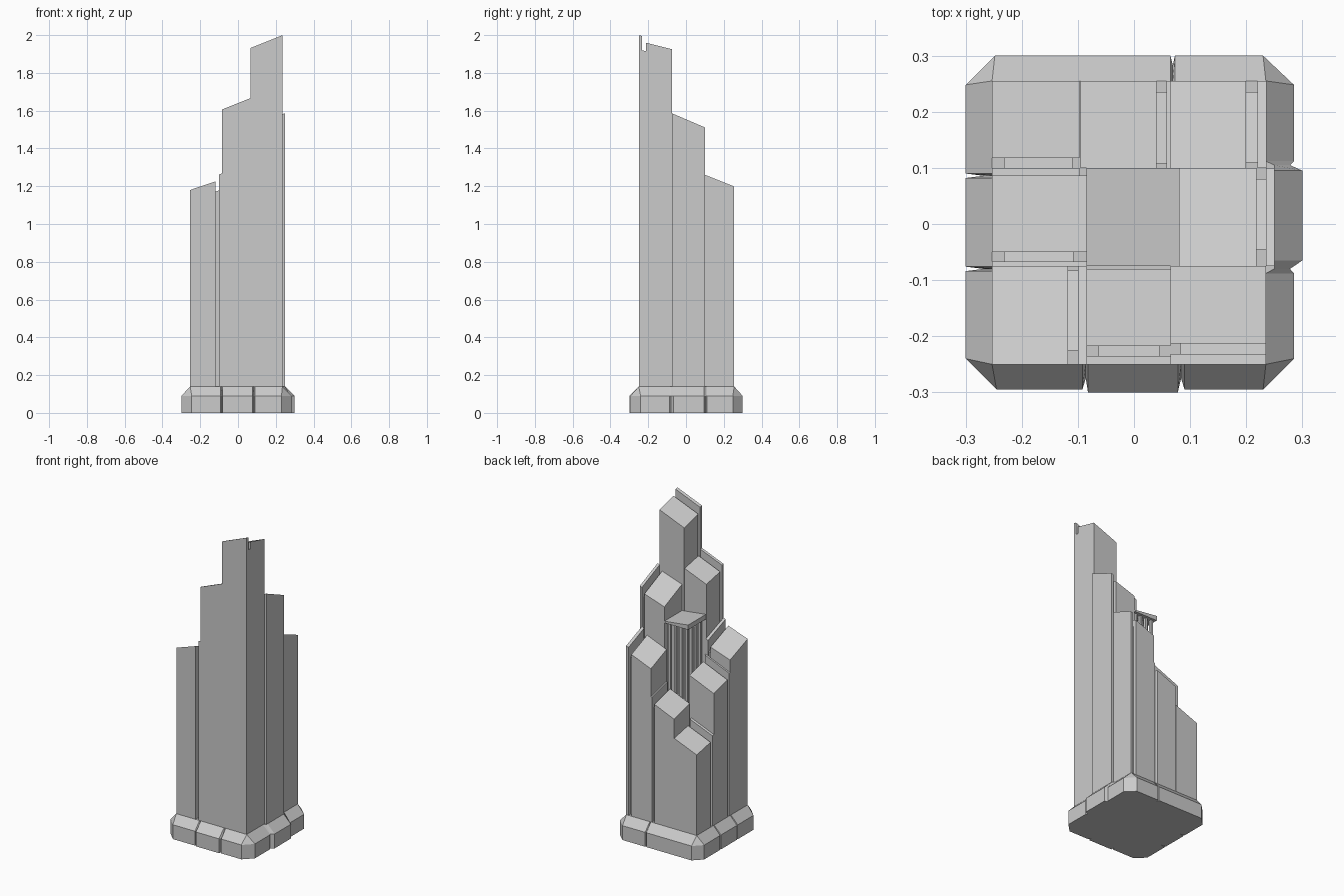
import bpy, bmesh

if "Cube" in bpy.data.objects:
    bpy.data.objects.remove(bpy.data.objects["Cube"])


def make_object(name, bm):
    bmesh.ops.recalc_face_normals(bm, faces=bm.faces)
    mesh = bpy.data.meshes.new(name)
    bm.to_mesh(mesh)
    bm.free()
    ob = bpy.data.objects.new(name, mesh)
    bpy.context.collection.objects.link(ob)
    return ob


def loft(bm, rings):
    loops = [[bm.verts.new(p) for p in ring] for ring in rings]
    n = len(loops[0])
    for a, b in zip(loops, loops[1:]):
        for i in range(n):
            j = (i + 1) % n
            bm.faces.new((a[i], a[j], b[j], b[i]))
    bm.faces.new(loops[0][::-1])
    bm.faces.new(loops[-1])


def shaft(name, rect, top, bottom=0.1):
    """Box over rect (x0, x1, y0, y1) whose top follows the plane top(x, y)."""
    x0, x1, y0, y1 = rect
    pts = [(x0, y0), (x1, y0), (x1, y1), (x0, y1)]
    bm = bmesh.new()
    loft(bm, [[(x, y, bottom) for x, y in pts], [(x, y, top(x, y)) for x, y in pts]])
    return make_object(name, bm)


def tower(name, main, spacer, plate, zc, sx, sy):
    """Sloped shaft, recessed spacer and a taller thin facing plate."""
    xc, yc = (main[0] + main[1]) / 2, (main[2] + main[3]) / 2

    def plane(lift):
        return lambda x, y: zc + sx * (x - xc) - sy * (y - yc) + lift
    shaft(name + "_shaft", main, plane(0))
    shaft(name + "_spacer", spacer, plane(-0.045))
    shaft(name + "_plate", plate, plane(0.0305))


# Base: chamfered square plinth with notches and sloped upper rim
outline = [
    (-.245, -.295), (-.092, -.295), (-.086, -.275), (-.082, -.3),
    (.078, -.3), (.084, -.275), (.09, -.295), (.23, -.295),
    (.285, -.24), (.285, -.088), (.278, -.08), (.3, -.065),
    (.3, .095), (.278, .105), (.285, .112), (.285, .248),
    (.23, .3), (.073, .3), (.069, .283), (.065, .3), (-.248, .3),
    (-.3, .248), (-.3, .09), (-.268, .086), (-.3, .082),
    (-.3, -.076), (-.268, -.08), (-.3, -.084), (-.3, -.24)]


def rim(x, y):
    if abs(x) > .22 and abs(y) > .23:
        return (-.253 if x < 0 else .235, -.25 if y < 0 else .255, .14)
    right = .25 if -.082 < y < .106 else .235
    return (max(-.253, min(right, x)), max(-.25, min(.255, y)), .14)


bm = bmesh.new()
loft(bm, [[(x, y, 0) for x, y in outline],
          [(x, y, .09) for x, y in outline],
          [rim(x, y) for x, y in outline]])
bmesh.ops.remove_doubles(bm, verts=bm.verts, dist=.0005)
make_object("base", bm)

# Eight outer towers stepping up from back left to front right
tower("back_left", (-.253, -.097, .118, .255), (-.232, -.11, .1, .118),
      (-.253, -.097, .086, .1), .69, .4, .2)
tower("back_middle", (-.095, .04, .1, .255), (.04, .058, .108, .235),
      (.058, .065, .1, .255), .875, .42, .25)
tower("back_right", (.065, .2, .1, .255), (.2, .22, .11, .235),
      (.22, .236, .1, .255), 1.158, .4, .4)
tower("middle_left", (-.253, -.085, -.05, .086), (-.232, -.108, -.067, -.05),
      (-.253, -.085, -.076, -.067), 1.017, .42, .25)
tower("middle_right", (.08, .218, -.075, .1), (.218, .235, -.045, .08),
      (.235, .25, -.075, .1), 1.485, .33, .43)
tower("front_left", (-.253, -.118, -.25, -.075), (-.118, -.1, -.225, -.083),
      (-.1, -.085, -.25, -.075), 1.17, .34, .38)
tower("front_middle", (-.085, .065, -.217, -.08), (-.063, .045, -.235, -.217),
      (-.085, .065, -.25, -.235), 1.585, .4, .2)
tower("front_right", (.065, .235, -.213, -.075), (.083, .235, -.232, -.213),
      (.065, .235, -.25, -.232), 1.9085, .4, .25)


# Centre: thin roof on a grid of slim posts
def roof_top(x, y):
    return 1.345 - .12 * x


shaft("centre_roof", (-.085, .08, -.075, .1), roof_top, 1.325)
for i in range(4):
    for j in range(4):
        x, y = -.062 + .04 * i, -.05 + .042 * j
        shaft("centre_post", (x - .008, x + .008, y - .008, y + .008),
              lambda x, y: 1.328)
